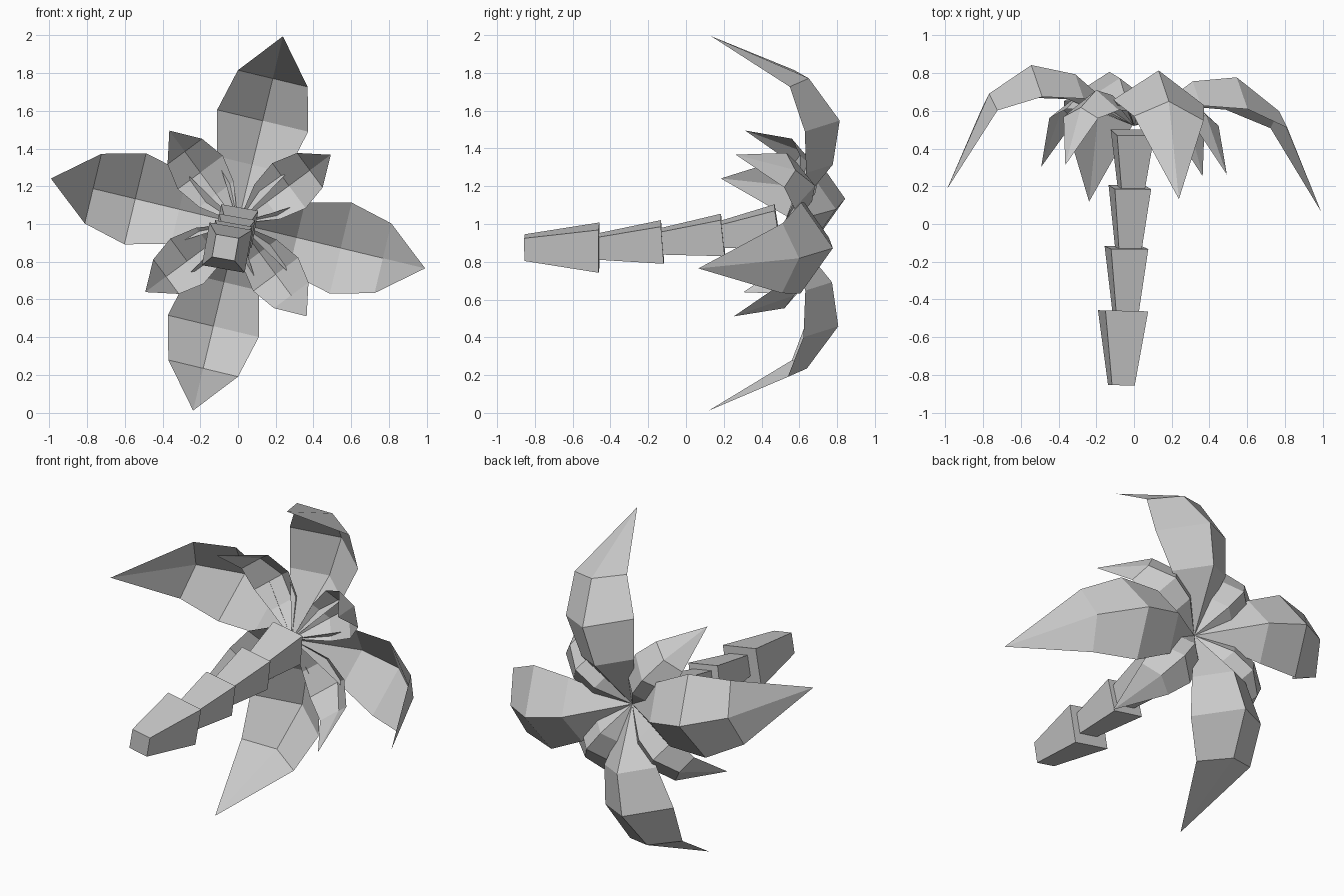
import bpy
from math import sin, cos, radians
from mathutils import Vector

if "Cube" in bpy.data.objects:
    bpy.data.objects.remove(bpy.data.objects["Cube"])


def add_mesh(name, verts, faces):
    mesh = bpy.data.meshes.new(name)
    mesh.from_pydata(verts, [], faces)
    mesh.update()
    obj = bpy.data.objects.new(name, mesh)
    bpy.context.collection.objects.link(obj)
    return obj


# Trunk: stacked square segments, each flaring toward the crown
ROLL = radians(10)


def trunk_segment(name, start, start_size, end, end_size):
    start, end = Vector(start), Vector(end)
    axis = (end - start).normalized()
    u = Vector((cos(ROLL), 0, -sin(ROLL)))
    u = (u - axis * u.dot(axis)).normalized()
    v = u.cross(axis)
    verts = []
    for c, s in ((start, start_size), (end, end_size)):
        for a, b in ((-1, -1), (1, -1), (1, 1), (-1, 1)):
            verts.append(c + (u * a + v * b) * s / 2)
    faces = [(0, 1, 2, 3), (7, 6, 5, 4)]
    faces += [(i, i + 4, (i + 1) % 4 + 4, (i + 1) % 4) for i in range(4)]
    add_mesh(name, verts, faces)


trunk_segment("trunk_1", (-.067, -.855, .875), .122, (-.058, -.46, .875), .23)
trunk_segment("trunk_2", (-.045, -.47, .88), .12, (-.04, -.125, .905), .20)
trunk_segment("trunk_3", (-.03, -.13, .908), .122, (-.022, .195, .942), .195)
trunk_segment("trunk_4", (-.015, .19, .945), .125, (-.008, .485, .99), .20)

# Leaves: ridged fronds (radius, half width, ridge rise, edge rise)
ROWS = [(.32, .19, .255, .125), (.56, .248, .29, .12), (.79, .19, .125, .035)]
TIP = (1.02, -.395)
BASE_Y = .52


def leaf(name, angle, scale):
    a = radians(angle)

    def point(r, side, rise):
        x = scale * (r * sin(a) + side * cos(a))
        z = scale * (r * cos(a) - side * sin(a))
        # the whole crown leans a little
        return (x, BASE_Y + scale * rise - .055 * x + .02 * z, 1.003 + z)

    verts = [point(0, 0, 0)]
    for r, w, ridge, edge in ROWS:
        verts += [point(r, -w, edge), point(r, 0, ridge), point(r, w, edge)]
    verts.append(point(TIP[0], 0, TIP[1]))
    faces = [(0, 1, 2), (0, 2, 3), (7, 10, 8), (8, 10, 9)]
    for k in (1, 4):
        faces += [(k, k + 3, k + 4, k + 1), (k + 1, k + 4, k + 5, k + 2)]
    add_mesh(name, verts, faces)


for i in range(4):
    leaf(f"large_leaf_{i + 1}", 13.5 + 90 * i, 1.0)
    leaf(f"small_leaf_{i + 1}", 53.5 + 90 * i, .6)
